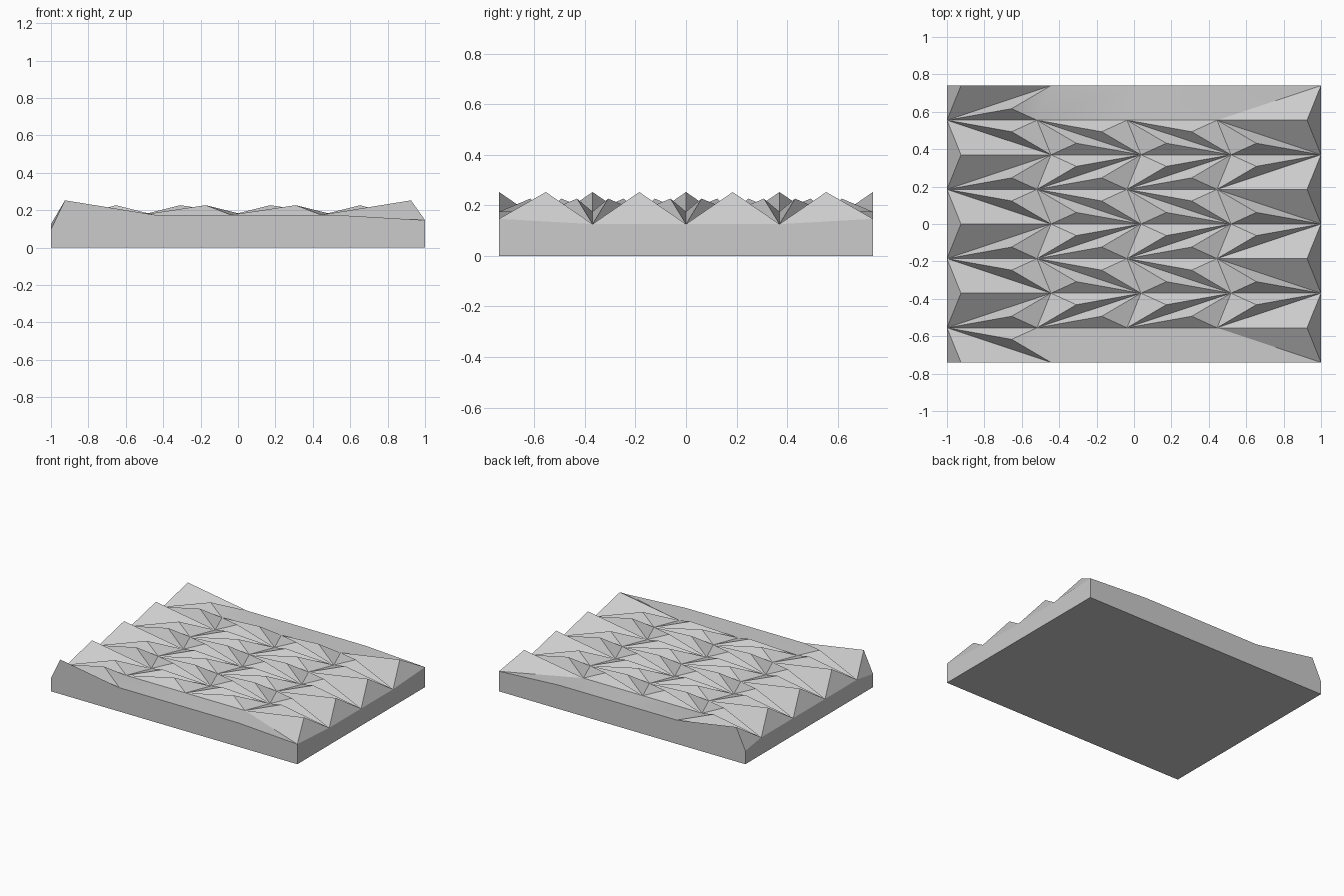
import bpy
import bmesh
import math
from mathutils import Vector

if "Cube" in bpy.data.objects:
    bpy.data.objects.remove(bpy.data.objects["Cube"], do_unlink=True)

HALF_DEPTH = 0.74
ROWS = 8
STEP = 2 * HALF_DEPTH / ROWS
PITCH = 0.4813
PEAK, NODE, VALLEY, SPIKE = 0.253, 0.175, 0.126, 0.227
SIDE_END, CORNER = 0.147, 0.098

bm = bmesh.new()


def vert(x, y, z):
    return bm.verts.new((x, y, z))


def face(*verts):
    f = bm.faces.new(verts)
    f.normal_update()
    return f


def up_face(*verts):
    f = face(*verts)
    if f.normal.z < 0:
        f.normal_flip()


def spike(a, b, c):
    """Raise a small pyramid on a triangle of the folded field."""
    mid = (a.co + b.co + c.co) / 3
    tip = vert(mid.x, mid.y, SPIKE)
    for p, q in ((a, b), (b, c), (c, a)):
        up_face(p, q, tip)


# Fold nodes: odd rows start in a valley, even rows start at a peak
rows = []
for j in range(ROWS + 1):
    y = -HALF_DEPTH + j * STEP
    odd = j % 2 == 1
    edge = j in (0, ROWS)
    ends = (VALLEY, PEAK) if odd else (PEAK, SIDE_END if edge else VALLEY)
    start = -1.0 if odd else 1 - 4 * PITCH
    rows.append([vert(start + k * PITCH, y, ends[0] if k == 0 else ends[1] if k == 4 else NODE)
                 for k in range(5)])

# Folded strips with spikes; the two outer strips are mostly plain
for j in range(ROWS):
    a, b = (rows[j], rows[j + 1]) if j % 2 else (rows[j + 1], rows[j])
    outer = j in (0, ROWS - 1)
    up_face(a[0], b[0], b[1])
    for k in range(3):
        (up_face if outer and k else spike)(a[k], a[k + 1], b[k + 1])
        (up_face if outer else spike)(b[k + 1], b[k + 2], a[k + 1])
    up_face(a[3], a[4], b[4])

# Sloped end facets behind each peak
for j in range(2, ROWS - 1, 2):
    up_face(rows[j - 1][0], rows[j][0], rows[j + 1][0])
for j in range(1, ROWS, 2):
    up_face(rows[j - 1][4], rows[j][4], rows[j + 1][4])
corners = [vert(-1, -HALF_DEPTH, CORNER), vert(-1, HALF_DEPTH, CORNER)]
up_face(corners[0], rows[0][0], rows[1][0])
up_face(corners[1], rows[ROWS][0], rows[ROWS - 1][0])

# Slab walls and underside
base = [vert(x, y, 0) for x, y in ((-1, -HALF_DEPTH), (1, -HALF_DEPTH), (1, HALF_DEPTH), (-1, HALF_DEPTH))]
face(*reversed(base))
face(base[0], base[1], *reversed(rows[0]), corners[0])
face(base[2], base[3], corners[1], *rows[ROWS])
face(base[1], base[2], *[rows[j][4] for j in range(ROWS, -1, -2)])
face(base[3], base[0], corners[0], *[rows[j][0] for j in range(1, ROWS, 2)], corners[1])
bmesh.ops.recalc_face_normals(bm, faces=bm.faces[:])

mesh = bpy.data.meshes.new("folded_relief_slab")
bm.to_mesh(mesh)
bm.free()
slab = bpy.data.objects.new("folded_relief_slab", mesh)
bpy.context.collection.objects.link(slab)

# Plain grey finish
grey = bpy.data.materials.new("light_grey")
grey.use_nodes = True
colour = (0.6, 0.6, 0.6, 1)
grey.diffuse_color = colour
grey.node_tree.nodes["Principled BSDF"].inputs["Base Color"].default_value = colour
mesh.materials.append(grey)

bpy.context.view_layer.objects.active = slab
slab.select_set(True)
bpy.ops.object.shade_smooth_by_angle(angle=math.radians(20))
